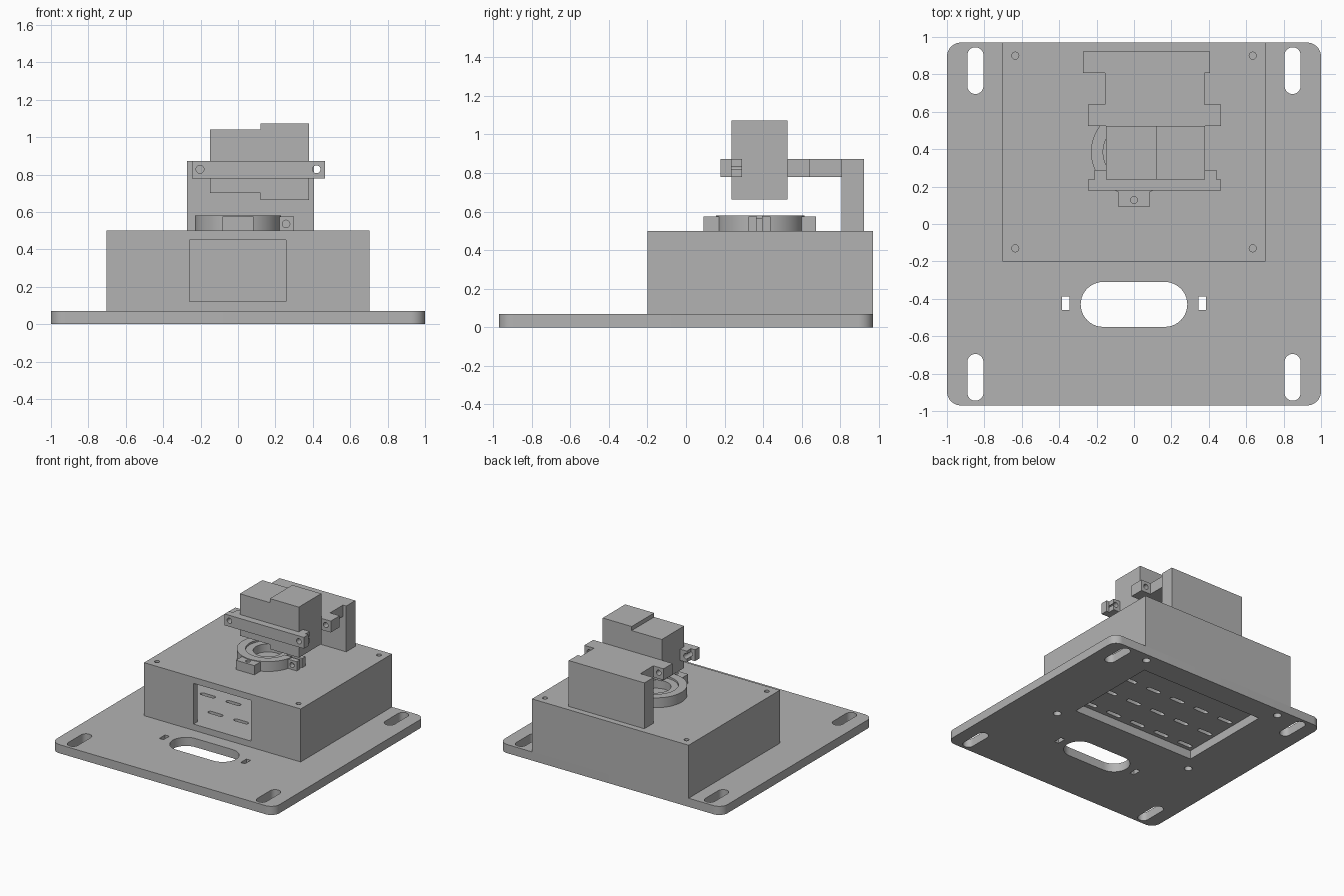
import bpy
from math import cos, sin, pi
from mathutils import Matrix

old = bpy.data.objects.get("Cube")
if old:
    bpy.data.objects.remove(old, do_unlink=True)

grey = bpy.data.materials.new("plain grey")
grey.use_nodes = True
grey.diffuse_color = (0.45, 0.45, 0.45, 1)
grey.node_tree.nodes["Principled BSDF"].inputs["Base Color"].default_value = (0.45, 0.45, 0.45, 1)


def prism(name, pts, z0, z1):
    """Extrude a plan outline from z0 to z1."""
    n = len(pts)
    verts = [(x, y, z) for z in (z0, z1) for x, y in pts]
    faces = [tuple(reversed(range(n))), tuple(range(n, 2 * n))]
    faces += [(i, (i + 1) % n, n + (i + 1) % n, n + i) for i in range(n)]
    mesh = bpy.data.meshes.new(name)
    mesh.from_pydata(verts, [], faces)
    mesh.materials.append(grey)
    ob = bpy.data.objects.new(name, mesh)
    bpy.context.collection.objects.link(ob)
    return ob


def box(name, x0, x1, y0, y1, z0, z1):
    return prism(name, [(x0, y0), (x1, y0), (x1, y1), (x0, y1)], z0, z1)


def rounded(name, cx, cy, hx, hy, r, z0, z1, steps=10):
    """Rounded rectangle, slot or disc, by half sizes and corner radius."""
    pts = []
    for q, (sx, sy) in enumerate([(1, 1), (-1, 1), (-1, -1), (1, -1)]):
        for i in range(steps + 1):
            a = (q + i / steps) * pi / 2
            p = (cx + sx * (hx - r) + r * cos(a), cy + sy * (hy - r) + r * sin(a))
            if not pts or (abs(p[0] - pts[-1][0]) + abs(p[1] - pts[-1][1])) > 1e-5:
                pts.append(p)
    if abs(pts[0][0] - pts[-1][0]) + abs(pts[0][1] - pts[-1][1]) < 1e-5:
        pts.pop()
    return prism(name, pts, z0, z1)


def disc(name, cx, cy, r, z0, z1, steps=12):
    return rounded(name, cx, cy, r, r, r, z0, z1, steps)


def bore_y(x, z, r, y0, y1):
    """Cutter for a round hole running along y."""
    ob = disc("bore", 0, 0, r, y0, y1, 6)
    ob.data.transform(Matrix.Translation((x, 0, z)) @ Matrix.Rotation(-pi / 2, 4, 'X'))
    return ob


def combine(ob, others, operation):
    """Apply booleans, then remove the helper objects."""
    for other in others:
        other.hide_render = True
        mod = ob.modifiers.new("boolean", 'BOOLEAN')
        mod.operation, mod.solver, mod.object = operation, 'EXACT', other
        bpy.context.view_layer.objects.active = ob
        bpy.ops.object.modifier_apply(modifier=mod.name)
        bpy.data.objects.remove(other, do_unlink=True)
    return ob


def cut(ob, *cutters):
    return combine(ob, cutters, 'DIFFERENCE')


def smooth(ob):
    bpy.ops.object.select_all(action='DESELECT')
    ob.select_set(True)
    bpy.context.view_layer.objects.active = ob
    bpy.ops.object.shade_smooth_by_angle(angle=0.5)


MID = 0.385          # y centre of the housing
SIDES = (-1, 1)
screws = [(sx * 0.635, MID + sy * 0.515) for sx in SIDES for sy in SIDES]

# Base plate with mounting slots, cable opening and the vent window
plate = rounded("base_plate", 0, 0, 1, 0.97, 0.075, 0, 0.07)
cut(plate,
    rounded("cable_hole", 0, -0.43, 0.285, 0.12, 0.12, -0.1, 0.2),
    box("vent_window", -0.555, 0.555, -0.01, 0.78, -0.1, 0.2),
    *[rounded("slot", sx * 0.848, sy * 0.82, 0.043, 0.125, 0.043, -0.1, 0.2)
      for sx in SIDES for sy in SIDES],
    *[box("tie_hole", sx * 0.365 - 0.019, sx * 0.365 + 0.019, -0.46, -0.387, -0.1, 0.2)
      for sx in SIDES],
    *[disc("screw_hole", x, y, 0.03, -0.1, 0.2, 6) for x, y in screws])

# Hollow housing with front window, vented floor and screw holes
housing = box("housing", -0.703, 0.703, -0.2, 0.97, 0.07, 0.5)
cavity = box("cavity", -0.653, 0.653, -0.15, 0.92, 0.12, 0.45)
cut(cavity, *[box("corner_post", x - 0.06, x + 0.06, y - 0.06, y + 0.06, 0, 1)
              for x, y in screws])
cut(housing, cavity,
    box("front_window", -0.26, 0.257, -0.3, -0.1, 0.12, 0.45),
    *[disc("screw_hole", x, y, 0.019, 0.3, 0.6, 6) for x, y in screws],
    *[rounded("vent", 0.23 * i, MID + 0.23 * j, 0.065, 0.017, 0.017, 0, 0.2, 4)
      for i in range(-2, 3) for j in (-1.5, -0.5, 0.5, 1.5)])

# Split clamp ring with fixing lugs and pinch ears
ring = disc("clamp_ring", 0, MID, 0.23, 0.5, 0.58, 16)
combine(ring, [box("front_lug", -0.083, 0.083, 0.09, 0.25, 0.5, 0.575),
               box("rear_lug", -0.083, 0.083, 0.52, 0.675, 0.5, 0.575),
               box("ears", 0.17, 0.30, 0.325, 0.437, 0.5, 0.575)], 'UNION')
cut(ring, disc("bore", 0, MID, 0.165, 0.4, 0.7, 16),
    box("split", 0.1, 0.4, 0.366, 0.394, 0.4, 0.7),
    bore_y(0.257, 0.536, 0.02, 0.28, 0.48),
    *[disc("lug_hole", 0, MID + s * 0.257, 0.018, 0.4, 0.7, 6) for s in SIDES])

# Inner race seated in the clamp ring
race = disc("inner_race", 0, MID, 0.165, 0.5, 0.565, 16)
cut(race, disc("bore", 0, MID, 0.11, 0.4, 0.7, 16))

# Motor body: small end and large end
box("motor_small_end", -0.15, 0.12, 0.237, 0.525, 0.7, 1.04)
box("motor_large_end", 0.12, 0.38, 0.237, 0.525, 0.663, 1.073)

# Front strap with end tabs
strap = box("front_strap", -0.247, 0.465, 0.18, 0.237, 0.78, 0.872)
combine(strap, [box("left_tab", 0.38, 0.44, 0.2, 0.29, 0.78, 0.872),
                box("right_tab", -0.21, -0.15, 0.2, 0.29, 0.78, 0.872)], 'UNION')
cut(strap, *[bore_y(x, 0.828, 0.021, 0.1, 0.4) for x in (-0.203, 0.42)])

# Rear bracket: cradle, arm and upright
cradle = box("rear_cradle", -0.247, 0.465, 0.525, 0.64, 0.78, 0.872)
cut(cradle, *[bore_y(x, 0.828, 0.021, 0.4, 0.75) for x in (-0.203, 0.42)])
box("bracket_arm", -0.155, 0.378, 0.64, 0.806, 0.78, 0.872)
box("bracket_upright", -0.272, 0.407, 0.806, 0.922, 0.5, 0.872)

for part in (plate, housing, ring, race, strap, cradle):
    smooth(part)
